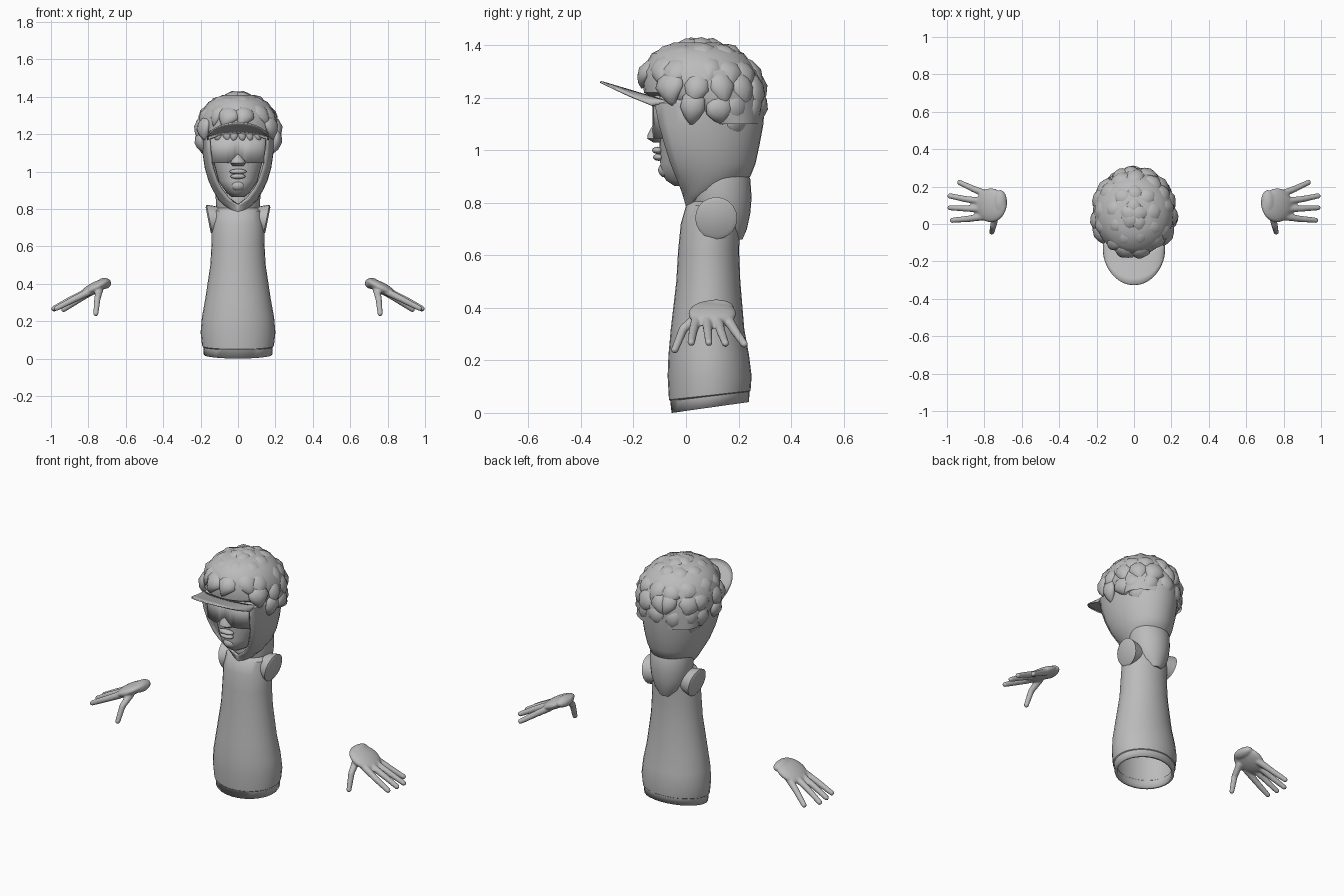
import bpy, bmesh, math, random
from mathutils import Vector, Matrix

random.seed(4)
cube = bpy.data.objects.get("Cube")
if cube:
    bpy.data.objects.remove(cube, do_unlink=True)

GREY = (0.5, 0.5, 0.5, 1)
grey = bpy.data.materials.new("plain_grey")
grey.use_nodes = True
grey.diffuse_color = GREY
grey.node_tree.nodes["Principled BSDF"].inputs["Base Color"].default_value = GREY


def finish(bm, name, thickness=0, angle=40):
    bmesh.ops.remove_doubles(bm, verts=bm.verts, dist=0.0005)
    bmesh.ops.recalc_face_normals(bm, faces=bm.faces)
    mesh = bpy.data.meshes.new(name)
    bm.to_mesh(mesh)
    bm.free()
    mesh.materials.append(grey)
    obj = bpy.data.objects.new(name, mesh)
    bpy.context.collection.objects.link(obj)
    bpy.ops.object.select_all(action="DESELECT")
    obj.select_set(True)
    bpy.context.view_layer.objects.active = obj
    bpy.ops.object.shade_smooth_by_angle(angle=math.radians(angle))
    if thickness:
        mod = obj.modifiers.new("thickness", "SOLIDIFY")
        mod.thickness = thickness
        mod.offset = -1
    return obj


def skin(bm, rows, caps=""):
    """Join rows of points into a sheet, with optional end caps."""
    rows = [[bm.verts.new(p) for p in row] for row in rows]
    for a, b in zip(rows, rows[1:]):
        for i in range(len(a) - 1):
            bm.faces.new((a[i], a[i + 1], b[i + 1], b[i]))
    if "b" in caps:
        bm.faces.new(rows[0][:-1])
    if "t" in caps:
        bm.faces.new(rows[-1][:-1])


def ring(z, front, back, half, opening=0, tilt=0, n=28):
    """Oval row of points, optionally left open at the front."""
    t0 = math.asin(min(1, opening / half))
    pts = []
    for i in range(n + 1):
        t = t0 + (2 * math.pi - 2 * t0) * i / n
        y = back + (front - back) * (math.cos(t) + 1) / (math.cos(t0) + 1)
        pts.append((half * math.sin(t), y, z + tilt * (y - front)))
    return pts


def loft(name, rings, caps="bt", thickness=0, n=28, angle=40):
    bm = bmesh.new()
    skin(bm, [ring(*r, n=n) for r in rings], caps)
    return finish(bm, name, thickness, angle)


def ball(bm, matrix, level=2):
    return bmesh.ops.create_icosphere(bm, subdivisions=level, radius=1, matrix=matrix)["verts"]


def placed(loc, scale, rot=None):
    return Matrix.Translation(loc) @ (rot or Matrix()) @ Matrix.Diagonal((*scale, 1))


# Hollow torso with a sloping hem
loft("torso", [
    (0.0, -0.055, 0.24, 0.183, 0, 0.14), (0.045, -0.06, 0.242, 0.186, 0, 0.12),
    (0.05, -0.065, 0.246, 0.192, 0, 0.11), (0.14, -0.07, 0.25, 0.2),
    (0.22, -0.067, 0.24, 0.193), (0.32, -0.058, 0.222, 0.175),
    (0.5, -0.037, 0.207, 0.148), (0.62, -0.03, 0.202, 0.141),
    (0.72, -0.02, 0.207, 0.14), (0.79, 0.0, 0.21, 0.13), (0.82, 0.04, 0.2, 0.09),
], caps="t", thickness=0.015)

# Shoulder stubs with slanted ends
for side, name in ((1, "left_shoulder"), (-1, "right_shoulder")):
    bm = bmesh.new()
    rows = []
    for x, r, slant in ((0.06, 0.06, 0), (0.13, 0.076, 0.1), (0.152, 0.08, 0.2), (0.16, 0.066, 0.2)):
        row = []
        for i in range(21):
            a = math.tau * i / 20
            dz = r * math.sin(a)
            row.append((side * (x + slant * dz), 0.115 + r * math.cos(a), 0.742 + dz))
        rows.append(row)
    skin(bm, rows, "bt")
    finish(bm, name)

# Neck, wide at the back of the collar
loft("neck", [
    (0.66, 0.13, 0.215, 0.04), (0.7, 0.08, 0.232, 0.08), (0.76, 0.03, 0.245, 0.108),
    (0.82, 0.015, 0.25, 0.118), (0.89, 0.02, 0.245, 0.12), (0.95, 0.04, 0.22, 0.11)])

# Head covering, open around the face
loft("hood", [
    (0.785, 0.0, 0.04, 0.025), (0.82, -0.01, 0.1, 0.075),
    (0.85, -0.02, 0.165, 0.105, 0.05), (0.9, -0.04, 0.245, 0.135, 0.093),
    (0.95, -0.06, 0.265, 0.158, 0.12), (1.02, -0.082, 0.28, 0.178, 0.143),
    (1.1, -0.104, 0.295, 0.19, 0.155), (1.18, -0.12, 0.3, 0.195, 0.158),
    (1.23, -0.125, 0.3, 0.195), (1.32, -0.1, 0.25, 0.17), (1.38, -0.05, 0.18, 0.1),
], thickness=0.014)

# Face
loft("face", [
    (0.865, -0.045, 0.1, 0.035), (0.885, -0.075, 0.1, 0.06), (0.92, -0.098, 0.1, 0.085),
    (0.95, -0.098, 0.1, 0.105), (1.05, -0.102, 0.1, 0.13), (1.2, -0.115, 0.1, 0.148)])
loft("nose", [
    (1.03, -0.125, -0.07, 0.03), (1.045, -0.148, -0.07, 0.043),
    (1.06, -0.146, -0.07, 0.036), (1.1, -0.125, -0.07, 0.012)], n=10)
bm = bmesh.new()
for z, y, half in ((1.0, -0.108, 0.048), (0.974, -0.104, 0.042)):
    ball(bm, placed((0, y, z), (half, 0.022, 0.014)))
ball(bm, placed((0, -0.075, 0.925), (0.04, 0.032, 0.03)))
finish(bm, "lips_and_chin")

# Wraparound visor notched above the nose
bm = bmesh.new()
cols = []
for i in range(25):
    a = math.radians(-80 + 160 * i / 24)
    x = 0.152 * math.sin(a)
    y = -0.06 - 0.068 * math.cos(a)
    low = 1.045 + 0.05 * max(0, 1 - abs(x) / 0.05)
    cols.append([(x, y, low), (x, y, 1.195)])
skin(bm, cols)
finish(bm, "visor", 0.008)

# Cap brim, rising and curving towards its tip
bm = bmesh.new()
rows = []
for k in range(6):
    f = k / 5
    row = []
    for i in range(25):
        a = math.radians(-90 + 180 * i / 24)
        c = math.cos(a)
        y = -0.06 - 0.07 * f - (0.08 + 0.115 * f) * c
        z = 1.185 - 0.015 * f + (0.025 + 0.07 * f) * c
        row.append((0.167 * math.sin(a), y, z))
    rows.append(row)
skin(bm, rows)
finish(bm, "cap_brim", 0.008)

# Hair mass
loft("hair_base", [
    (1.1, 0.05, 0.285, 0.19), (1.17, -0.08, 0.295, 0.21), (1.22, -0.16, 0.295, 0.22),
    (1.3, -0.17, 0.275, 0.21), (1.37, -0.13, 0.22, 0.16), (1.41, -0.05, 0.13, 0.08)],
    caps="t")

# Overlapping tufts fanning down from the crown
bm = bmesh.new()


def tuft(az, el, length, width):
    ca, sa, ce, se = math.cos(az), math.sin(az), math.cos(el), math.sin(el)
    out = Vector((sa * ce, -ca * ce, se))
    up = Vector((-sa * se, ca * se, ce))
    spin = Matrix.Rotation(random.uniform(-0.45, 0.45), 3, out)
    up = spin @ up
    across = up.cross(out)
    centre = Vector((0.212 * out.x, 0.05 + 0.237 * out.y, 1.2 + 0.203 * out.z))
    for v in ball(bm, Matrix()):
        x, y, z = v.co
        taper = 1 + 0.65 * z if z < 0 else 1
        ridge = 0.03 * y * (1 - 0.3 * abs(x))
        curl = -0.022 * z * z
        v.co = centre + across * x * width * taper + out * (ridge + curl) + up * z * length


for el, count, front_gap in ((80, 5, 0), (56, 9, 0), (31, 13, 0), (8, 15, 42), (-14, 15, 75), (-32, 14, 122)):
    for i in range(count):
        az = (360 * (i + 0.5 * (count % 2)) / count + random.uniform(-6, 6) + 180) % 360 - 180
        if abs(az) >= front_gap:
            tuft(math.radians(az), math.radians(el + random.uniform(-4, 4)),
                 random.uniform(0.066, 0.082), random.uniform(0.048, 0.062))
finish(bm, "hair_tufts", angle=50)

# Fringe beneath the brim
bm = bmesh.new()
for i in range(6):
    x = -0.1 + 0.04 * i
    roll = Matrix.Rotation(random.uniform(-0.6, 0.6), 4, "Y")
    ball(bm, placed((x, -0.12 + 2 * x * x, 1.195), (0.022, 0.018, 0.034), roll))
finish(bm, "fringe")

# Hands: palm, four spread fingers and a hanging thumb, fused together
DIGITS = [
    ((0.8, 0.04, 0.355), (0.89, 0.027, 0.31), (0.972, 0.02, 0.268)),
    ((0.8, 0.08, 0.36), (0.9, 0.083, 0.313), (0.984, 0.087, 0.268)),
    ((0.8, 0.12, 0.36), (0.9, 0.133, 0.31), (0.984, 0.15, 0.265)),
    ((0.79, 0.16, 0.355), (0.86, 0.188, 0.31), (0.932, 0.222, 0.262)),
    ((0.74, 0.05, 0.37), (0.752, -0.01, 0.32), (0.76, -0.043, 0.24)),
]
for side, name in ((1, "left_hand"), (-1, "right_hand")):
    bm = bmesh.new()
    tip_down = Matrix.Rotation(0.48, 4, "Y")
    ball(bm, placed((0.765, 0.1, 0.378), (0.092, 0.092, 0.031), tip_down), 3)
    ball(bm, placed((0.715, 0.115, 0.402), (0.037, 0.068, 0.03)), 3)
    for joints in DIGITS:
        for p, q, r in zip(joints, joints[1:], (0.021, 0.018)):
            p, q = Vector(p), Vector(q)
            for k in range(11):
                ball(bm, placed(p.lerp(q, k / 10), [r - 0.0003 * k] * 3))
    for v in bm.verts:
        v.co.x *= side
    hand = finish(bm, name, angle=180)
    fuse = hand.modifiers.new("fuse", "REMESH")
    fuse.mode = "VOXEL"
    fuse.voxel_size = 0.006
    fuse.use_smooth_shade = True
    relax = hand.modifiers.new("relax", "SMOOTH")
    relax.factor = 0.5
    relax.iterations = 4
